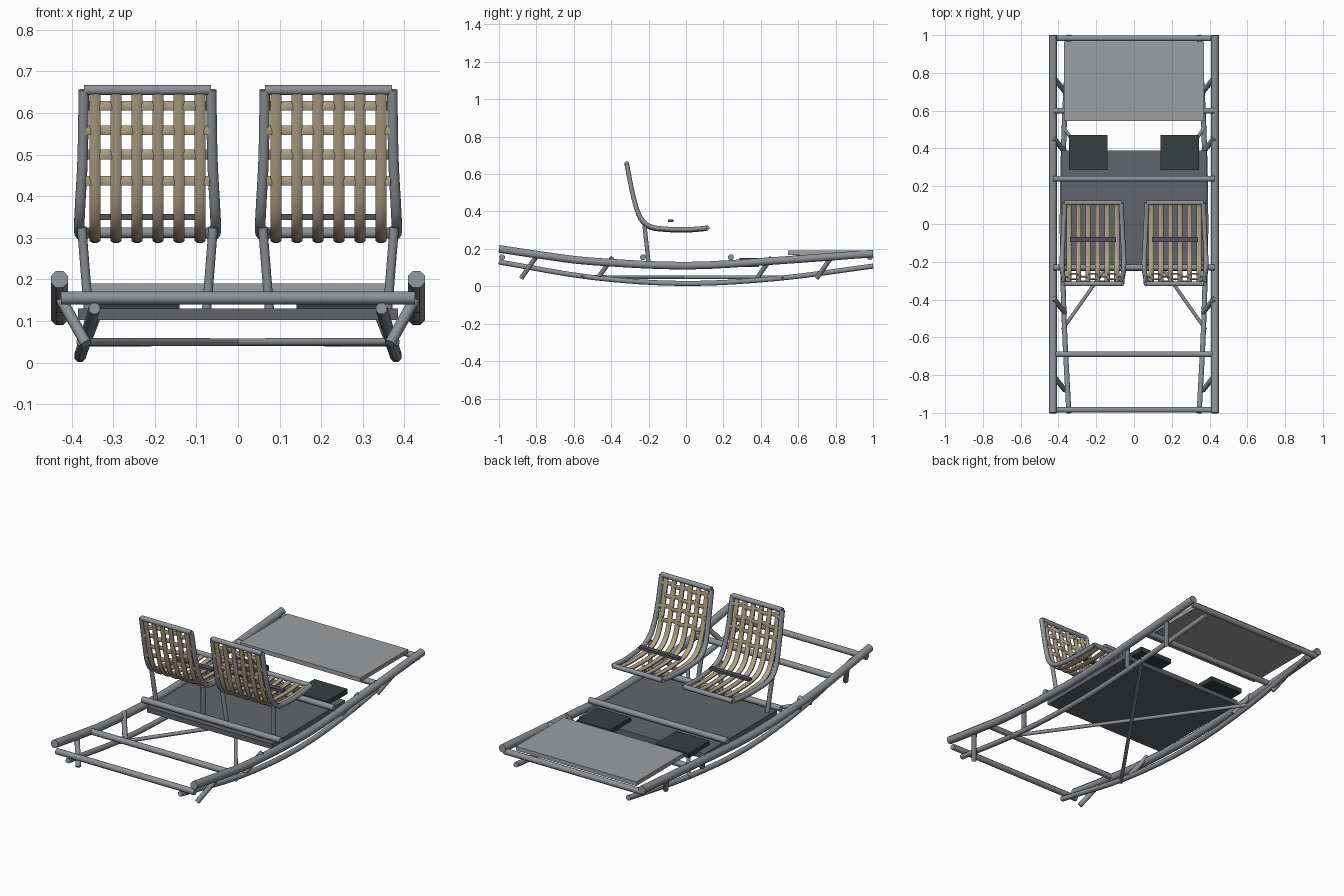
import bpy, bmesh, math
from mathutils import Vector

old = bpy.data.objects.get("Cube")
if old:
    bpy.data.objects.remove(old, do_unlink=True)


def material(name, rgb):
    m = bpy.data.materials.new(name)
    m.use_nodes = True
    m.diffuse_color = (*rgb, 1)
    m.node_tree.nodes["Principled BSDF"].inputs["Base Color"].default_value = (*rgb, 1)
    return m


STEEL = material("steel grey", (0.27, 0.285, 0.305))
PANEL = material("light grey panel", (0.34, 0.345, 0.355))
FLOOR = material("dark grey floor", (0.125, 0.13, 0.145))
BLACK = material("blackish green", (0.04, 0.05, 0.05))
WEB = material("tan webbing", (0.43, 0.36, 0.235))
BELT = material("charcoal belt", (0.085, 0.09, 0.1))


def finish(bm, name, mat, smooth=False):
    bmesh.ops.recalc_face_normals(bm, faces=bm.faces)
    mesh = bpy.data.meshes.new(name)
    bm.to_mesh(mesh)
    bm.free()
    mesh.materials.append(mat)
    ob = bpy.data.objects.new(name, mesh)
    bpy.context.collection.objects.link(ob)
    if smooth:
        bpy.ops.object.select_all(action="DESELECT")
        ob.select_set(True)
        bpy.context.view_layer.objects.active = ob
        bpy.ops.object.shade_smooth_by_angle(angle=math.radians(50))
    return ob


def spline(points, steps=4):
    """Smooth path through the points (Catmull-Rom)."""
    p = [Vector(q) for q in points]
    p = [2 * p[0] - p[1]] + p + [2 * p[-1] - p[-2]]
    out = []
    for a, b, c, d in zip(p, p[1:], p[2:], p[3:]):
        for i in range(steps):
            t = i / steps
            out.append(0.5 * (2 * b + (c - a) * t + (2 * a - 5 * b + 4 * c - d) * t**2
                              + (3 * b - a - 3 * c + d) * t**3))
    return out + [p[-2]]


def tube(name, path, width, depth=None, mat=STEEL, sides=8):
    """Sweep an elliptical section along a path."""
    depth = depth or width
    path = [Vector(q) for q in path]
    bm = bmesh.new()
    rings = []
    for i, q in enumerate(path):
        t = (path[min(i + 1, len(path) - 1)] - path[max(i - 1, 0)]).normalized()
        ref = Vector((0, 0, 1)) if abs(t.x) > 0.6 else Vector((1, 0, 0))
        u = (ref - t * ref.dot(t)).normalized()
        v = t.cross(u)
        ring = []
        for k in range(sides):
            a = 2 * math.pi * (k + 0.5) / sides
            ring.append(bm.verts.new(q + u * width * math.cos(a) + v * depth * math.sin(a)))
        rings.append(ring)
    for r, s in zip(rings, rings[1:]):
        for k in range(sides):
            n = (k + 1) % sides
            bm.faces.new((r[k], r[n], s[n], s[k]))
    bm.faces.new(rings[0])
    bm.faces.new(rings[-1])
    return finish(bm, name, mat, True)


def box(name, low, high, mat):
    bm = bmesh.new()
    bmesh.ops.create_cube(bm, size=1)
    for v in bm.verts:
        v.co = [a + (b - a) * (c + 0.5) for a, b, c in zip(low, high, v.co)]
    return finish(bm, name, mat)


# Side rails, struts and crossed braces
upper = [(-1, 0.2), (-0.75, 0.163), (-0.5, 0.133), (0, 0.11), (0.5, 0.138), (1, 0.175)]
lower = [(-1, 0.345, 0.13), (-0.5, 0.37, 0.047), (0, 0.38, 0.015),
         (0.5, 0.37, 0.043), (1, 0.345, 0.108)]
for side, s in (("right", -1), ("left", 1)):
    tube(side + "_upper_rail", spline([(s * 0.429, y, z) for y, z in upper]), 0.022)
    tube(side + "_lower_rail", spline([(s * x, y, z) for y, x, z in lower]), 0.0145)
    for i, y in enumerate((-0.88, -0.47, 0.38, 0.7)):
        tube(f"{side}_strut_{i + 1}",
             [(s * 0.365, y, 0.045), (s * 0.425, y + 0.075, 0.152)], 0.0135)
    tube(side + "_diagonal_brace",
         [(s * 0.38, -0.56, 0.05), (-s * 0.38, 0.52, 0.048)], 0.01)

# Cross bars
for i, y in enumerate((-0.983, -0.69, -0.23, 0.24, 0.6, 0.983)):
    tube(f"cross_bar_{i + 1}", [(-0.425, y, 0.155), (0.425, y, 0.155)], 0.0165)

# Floor, rear deck and foot boxes
box("floor_panel", (-0.385, -0.25, 0.102), (0.385, 0.39, 0.13), FLOOR)
box("rear_deck", (-0.37, 0.545, 0.167), (0.37, 0.965, 0.19), PANEL)
for s in (-1, 1):
    x = sorted((s * 0.14, s * 0.345))
    box("foot_box", (x[0], 0.285, 0.125), (x[1], 0.47, 0.152), BLACK)

# Seats: (half width, y, z) down the back and along the cushion
seat = [(0.153, -0.317, 0.655), (0.156, -0.284, 0.49), (0.162, -0.248, 0.375),
        (0.164, -0.195, 0.322), (0.16, -0.11, 0.307), (0.154, 0.01, 0.304),
        (0.15, 0.112, 0.312)]
back = spline([(0, y, z) for w, y, z in seat], 6)


def back_y(z):
    """Depth of the backrest at a height."""
    for a, b in zip(back, back[1:]):
        if a.z >= z >= b.z:
            return a.y + (b.y - a.y) * (a.z - z) / (a.z - b.z)


for side, s in (("right", -1), ("left", 1)):
    cx = s * 0.2175
    for e in (-1, 1):
        tube(side + "_seat_side_tube",
             spline([(cx + e * w, y, z) for w, y, z in seat], 6), 0.0135)
        tube(side + "_seat_leg",
             [(cx + e * 0.158, -0.222, 0.325), (cx + e * 0.142, -0.2, 0.125)], 0.012)
    for part, (w, y, z) in (("top", seat[0]), ("front", seat[-1])):
        tube(f"{side}_seat_{part}_bar", [(cx - w, y, z), (cx + w, y, z)], 0.0135)
    # Long webbing straps
    for k in range(6):
        x = cx + (k - 2.5) * 0.0505
        tube(f"{side}_long_strap_{k + 1}",
             [(x, p.y - 0.002, p.z - 0.008) for p in back], 0.0145, 0.009, WEB)
    # Woven cross straps
    for j, z in enumerate((0.437, 0.5, 0.558, 0.617)):
        y = back_y(z)
        path = []
        for k in range(25):
            u = k / 24 * 2 - 1
            wave = 0.008 * math.cos(u * math.pi * 0.152 / 0.0505 + j * math.pi)
            path.append((cx + u * 0.15, y + wave, z))
        tube(f"{side}_cross_strap_{j + 1}", path, 0.0125, 0.004, WEB)
    # Lap belt
    box(side + "_lap_belt", (cx - 0.122, -0.095, 0.343), (cx + 0.122, -0.068, 0.357), BELT)
